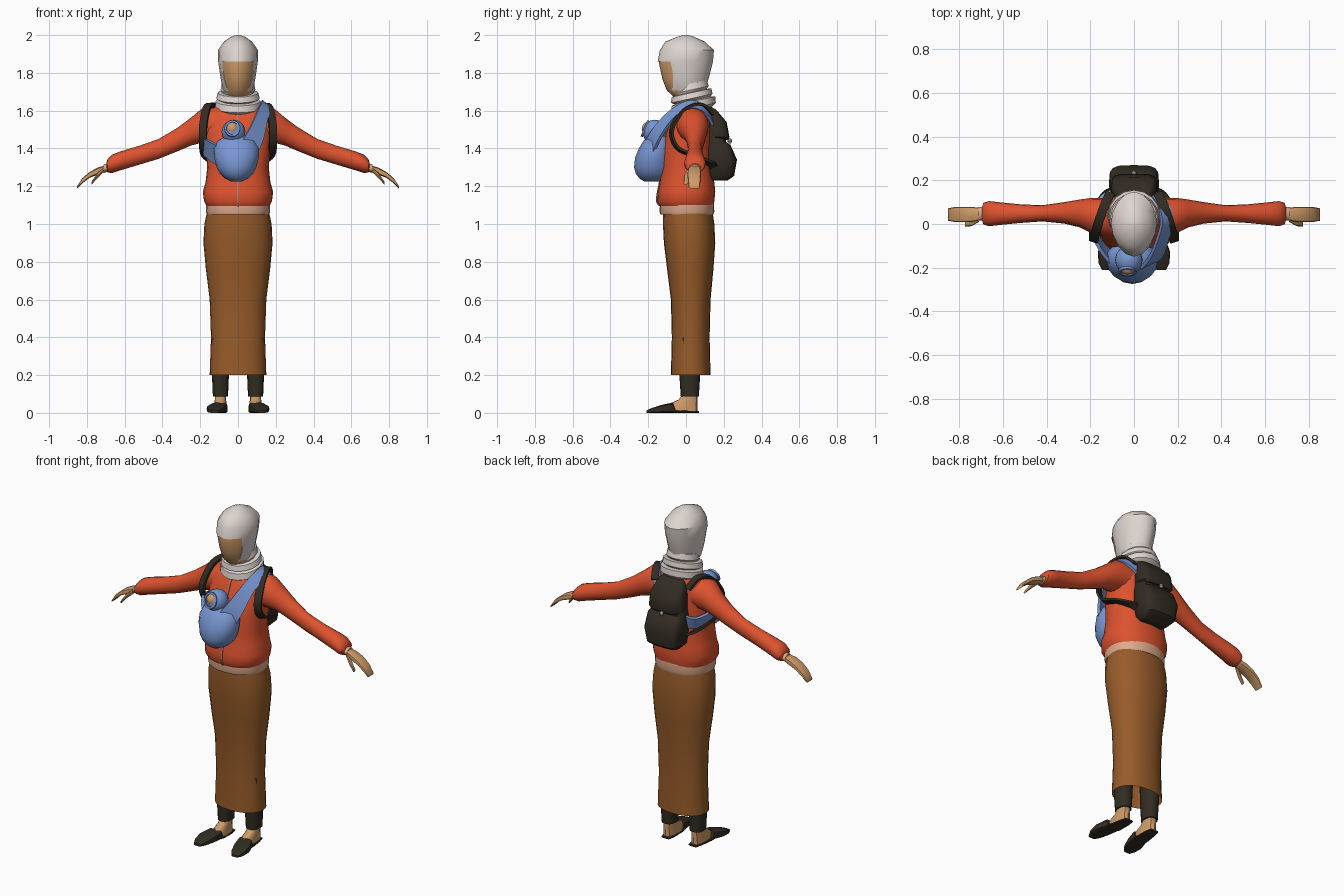
import bpy, bmesh, math
from mathutils import Vector

if "Cube" in bpy.data.objects:
    bpy.data.objects.remove(bpy.data.objects["Cube"])


def material(name, red, green, blue):
    mat = bpy.data.materials.new(name)
    colour = (red, green, blue, 1)
    mat.use_nodes = True
    mat.diffuse_color = colour
    mat.node_tree.nodes["Principled BSDF"].inputs["Base Color"].default_value = colour
    return mat


RED = material("jacket red", .73, .085, .028)
BROWN = material("skirt brown", .31, .107, .023)
SKIN = material("skin tan", .62, .33, .14)
WHITE = material("headscarf white", .73, .66, .62)
BLUE = material("sling blue", .19, .31, .65)
BLACK = material("dark cloth", .032, .025, .016)
PINK = material("shirt pink", .73, .4, .26)
GREY = material("metal grey", .3, .33, .38)
parts = []


def loft(name, mat, rings, n=16, power=2, caps=True, closed=False):
    """Skin a row of superellipse rings, each given as centre, u axis, v axis."""
    bm = bmesh.new()
    rows = []
    for centre, u, v in rings:
        row = []
        for i in range(n):
            angle = math.tau * (i + (.5 if n == 4 else 0)) / n
            c, s = math.cos(angle), math.sin(angle)
            a = math.copysign(abs(c) ** (2 / power), c)
            b = math.copysign(abs(s) ** (2 / power), s)
            row.append(bm.verts.new(Vector(centre) + Vector(u) * a + Vector(v) * b))
        rows.append(row)
    following = rows[1:] + rows[:1] if closed else rows[1:]
    for low, high in zip(rows, following):
        for i in range(n):
            j = (i + 1) % n
            bm.faces.new((low[i], low[j], high[j], high[i]))
    if caps and not closed:
        bm.faces.new(rows[0])
        bm.faces.new(rows[-1])
    bmesh.ops.recalc_face_normals(bm, faces=bm.faces)
    mesh = bpy.data.meshes.new(name)
    bm.to_mesh(mesh)
    bm.free()
    mesh.materials.append(mat)
    obj = bpy.data.objects.new(name, mesh)
    bpy.context.collection.objects.link(obj)
    parts.append(obj)
    return obj


def stack(name, mat, rows, x=0, tilt=0, **options):
    """Loft upward; rows hold height, half width, front y, back y."""
    rings = []
    for z, r, front, back in rows:
        depth = (back - front) / 2
        rings.append(((x, (front + back) / 2, z), (r, 0, 0), (0, depth, depth * tilt)))
    return loft(name, mat, rings, **options)


def limb(name, mat, side, rows, **options):
    """Loft outward along x; rows hold x, front y, back y, low z, high z."""
    rings = [((side * x, (f + b) / 2, (lo + hi) / 2), (0, (b - f) / 2, 0), (0, 0, (hi - lo) / 2))
             for x, f, b, lo, hi in rows]
    return loft(name, mat, rings, **options)


def ribbon(name, mat, points, centre, thick, closed=False, steps=4):
    """Flat band through points (x, y, z, width) wrapped around a centre."""
    pts = [Vector(p) for p in points]
    count = len(pts)

    def pick(i):
        return pts[i % count] if closed else pts[max(0, min(count - 1, i))]

    path = []
    for i in range(count if closed else count - 1):
        a, b, c, d = (pick(i + k) for k in (-1, 0, 1, 2))
        for k in range(steps):
            t = k / steps
            path.append(.5 * (2 * b + (c - a) * t + (2 * a - 5 * b + 4 * c - d) * t * t
                              + (3 * b - a - 3 * c + d) * t ** 3))
    if not closed:
        path.append(pts[-1])
    rings = []
    for i, p in enumerate(path):
        last = len(path) - 1
        ahead = path[(i + 1) % len(path)] if closed else path[min(i + 1, last)]
        behind = path[i - 1] if closed else path[max(i - 1, 0)]
        tangent = (ahead - behind).xyz.normalized()
        across = tangent.cross(p.xyz - Vector(centre)).normalized()
        outward = across.cross(tangent)
        rings.append((p.xyz, across * p.w / 2, outward * thick / 2))
    return loft(name, mat, rings, n=4, power=99, closed=closed)


def ball(name, mat, centre, radii, n=16):
    x, y, z = centre
    rx, ry, rz = radii
    rings = []
    for i in range(11):
        a = math.pi * (i / 10 - .5)
        c = max(math.cos(a), .02)
        rings.append(((x, y, z + rz * math.sin(a)), (rx * c, 0, 0), (0, ry * c, 0)))
    return loft(name, mat, rings, n=n)


# Skirt, shirt hem and jacket body
stack("skirt", BROWN, [(.2, .15, -.08, .13), (.4, .143, -.075, .125), (.6, .15, -.08, .13),
                       (.76, .17, -.1, .145), (.9, .183, -.117, .155), (1, .178, -.122, .15),
                       (1.07, .163, -.12, .14)], n=24, power=2.2, caps=False)
stack("shirt_hem", PINK, [(1.05, .165, -.135, .145), (1.065, .17, -.14, .15),
                          (1.11, .168, -.138, .148)], n=24, power=2.2)
jacket = [(1.095, .165, -.14, .145), (1.12, .18, -.155, .15), (1.17, .186, -.15, .155),
          (1.22, .172, -.14, .15), (1.3, .163, -.13, .14), (1.4, .172, -.125, .14),
          (1.5, .178, -.1, .14), (1.57, .168, -.068, .135), (1.61, .14, -.045, .13),
          (1.635, .09, -.01, .12)]
stack("jacket_body", RED, jacket, n=24, power=2.3)
ribbon("zipper", GREY, [(0, front - .001, z, .006) for z, r, front, back in jacket[:-1]],
       (0, .2, 1.35), .006)

# Hood with a cut opening, and the face filling it
hood_rows = [(1.6, .085, -.05, .12), (1.68, .07, -.07, .1), (1.71, .08, -.105, .1),
             (1.77, .092, -.13, .12), (1.86, .105, -.15, .143), (1.92, .106, -.138, .148),
             (1.965, .075, -.11, .1), (1.99, .04, -.05, .045), (2, .012, -.015, .015)]
hood = stack("hood", WHITE, hood_rows, power=1.85)
stack("face", SKIN, [(z - .004, r * .96, f * .96, b * .9) for z, r, f, b in hood_rows[1:6]],
      power=1.85)
cutter = stack("face_cutter", WHITE, [(1.685, .025, -.3, -.068), (1.72, .06, -.3, -.068),
                                      (1.77, .077, -.3, -.068), (1.86, .084, -.3, -.068)],
               n=4, power=99)
cut = hood.modifiers.new("face_opening", 'BOOLEAN')
cut.object, cut.operation, cut.solver = cutter, 'DIFFERENCE', 'EXACT'
graph = bpy.context.evaluated_depsgraph_get()
cut_mesh = bpy.data.meshes.new_from_object(hood.evaluated_get(graph))
hood.modifiers.clear()
hood.data = cut_mesh
parts.remove(cutter)
bpy.data.objects.remove(cutter)

# Scarf wraps rising toward the back
stack("scarf", WHITE, [(1.6, .105, -.06, .14), (1.615, .122, -.08, .158), (1.65, .118, -.075, .155),
                       (1.655, .095, -.06, .13), (1.665, .115, -.08, .14), (1.695, .107, -.075, .135),
                       (1.697, .085, -.06, .11), (1.71, .092, -.065, .12), (1.745, .085, -.05, .11)],
      tilt=.22)

# Arms, hands, legs and shoes
for side, word in ((1, "left"), (-1, "right")):
    limb(word + "_sleeve", RED, side, [
        (.1, -.06, .12, 1.44, 1.615), (.19, -.045, .12, 1.43, 1.612), (.25, -.015, .112, 1.415, 1.562),
        (.32, .002, .1, 1.385, 1.51), (.42, .012, .086, 1.345, 1.45), (.52, .005, .09, 1.315, 1.415),
        (.62, -.005, .1, 1.285, 1.385), (.665, -.01, .105, 1.27, 1.368), (.69, -.002, .097, 1.272, 1.345),
        (.697, .02, .075, 1.285, 1.325)])
    limb(word + "_cuff", PINK, side, [(.68, .015, .08, 1.28, 1.325), (.712, .017, .077, 1.27, 1.315)])
    limb(word + "_hand", SKIN, side, [
        (.7, .02, .073, 1.277, 1.31), (.74, .01, .078, 1.262, 1.3), (.785, .008, .079, 1.245, 1.276),
        (.825, .01, .077, 1.215, 1.242), (.852, .015, .072, 1.188, 1.2)], n=12, power=3.5)
    limb(word + "_thumb", SKIN, side, [
        (.71, .01, .035, 1.275, 1.3), (.745, -.01, .018, 1.242, 1.27), (.775, -.013, .01, 1.208, 1.225)],
        n=8)
    stack(word + "_legging", BLACK, [(.088, .04, -.028, .068), (.2, .045, -.035, .075),
                                     (.4, .047, -.04, .08)], x=side * .093, n=12, power=2.5)
    stack(word + "_foot", SKIN, [(.008, .034, -.1, .062), (.045, .033, -.095, .062),
                                 (.07, .03, -.04, .061), (.1, .03, -.015, .06)],
          x=side * .093, n=12, power=2.5)
    shoe = [(.068, .09, .026, .01), (.03, .092, .036, .012), (-.055, .098, .042, .014),
            (-.07, .1, .045, .055), (-.13, .116, .05, .042), (-.18, .122, .04, .026),
            (-.21, .125, .022, .013)]
    loft(word + "_shoe", BLACK, [((side * x, y, h / 2), (r, 0, 0), (0, 0, h / 2))
                                 for y, x, r, h in shoe], n=12, power=4)
    # Backpack shoulder strap looping under the arm
    ribbon(word + "_backpack_strap", BLACK, [
        (side * x, y, z, .042) for x, y, z in (
            (.11, .14, 1.58), (.135, .085, 1.633), (.165, 0, 1.615), (.183, -.065, 1.53),
            (.185, -.075, 1.46), (.183, -.035, 1.395), (.17, .06, 1.355), (.13, .13, 1.32),
            (.09, .15, 1.3))], (side * .14, .06, 1.49), .014)

# Backpack with lower pocket, lid and buckle
stack("backpack", BLACK, [(1.23, .08, .13, .22), (1.255, .105, .11, .255), (1.34, .115, .1, .27),
                          (1.42, .11, .1, .235), (1.435, .102, .1, .212), (1.54, .1, .09, .205),
                          (1.6, .08, .09, .155), (1.62, .055, .09, .12)], power=4)
stack("backpack_lid", BLACK, [(1.445, .085, .15, .225), (1.46, .105, .12, .23), (1.54, .104, .11, .215),
                              (1.605, .082, .1, .16), (1.625, .055, .1, .125)], power=4)
ball("backpack_buckle", GREY, (0, .232, 1.44), (.012, .012, .014), n=8)

# Baby sling: loop over one shoulder, pouch, and the wrapped baby
ribbon("sling_band", BLUE, [
    (.15, .03, 1.63, .065), (.128, -.075, 1.575, .07), (.088, -.165, 1.46, .1), (.02, -.2, 1.36, .12),
    (-.09, -.165, 1.36, .12), (-.165, -.075, 1.4, .1), (-.18, .03, 1.39, .08), (-.12, .135, 1.38, .07),
    (0, .155, 1.45, .07), (.1, .125, 1.575, .065)], (0, 0, 1.44), .016, closed=True)
stack("sling_pouch", BLUE, [(1.225, .03, -.22, -.13), (1.24, .06, -.245, -.1), (1.265, .087, -.265, -.08),
                            (1.3, .105, -.275, -.07), (1.35, .118, -.27, -.07), (1.4, .12, -.25, -.07),
                            (1.44, .1, -.225, -.08), (1.465, .06, -.2, -.09)], x=-.008)
ball("baby_hood", BLUE, (-.024, -.165, 1.488), (.063, .066, .064))
ball("baby_face", SKIN, (-.03, -.202, 1.505), (.032, .032, .034), n=12)
rim = [(-.03 + .036 * math.cos(a), -.217 + .016 * math.sin(a), 1.505 + .038 * math.sin(a), .012)
       for a in (math.tau * i / 10 for i in range(10))]
ribbon("baby_hood_rim", BLUE, rim, (-.03, -.217, 1.505), .01, closed=True, steps=2)

# Smooth shading with crisp edges
bpy.ops.object.select_all(action='DESELECT')
for obj in parts:
    obj.select_set(True)
bpy.context.view_layer.objects.active = hood
bpy.ops.object.shade_smooth_by_angle(angle=math.radians(40))
